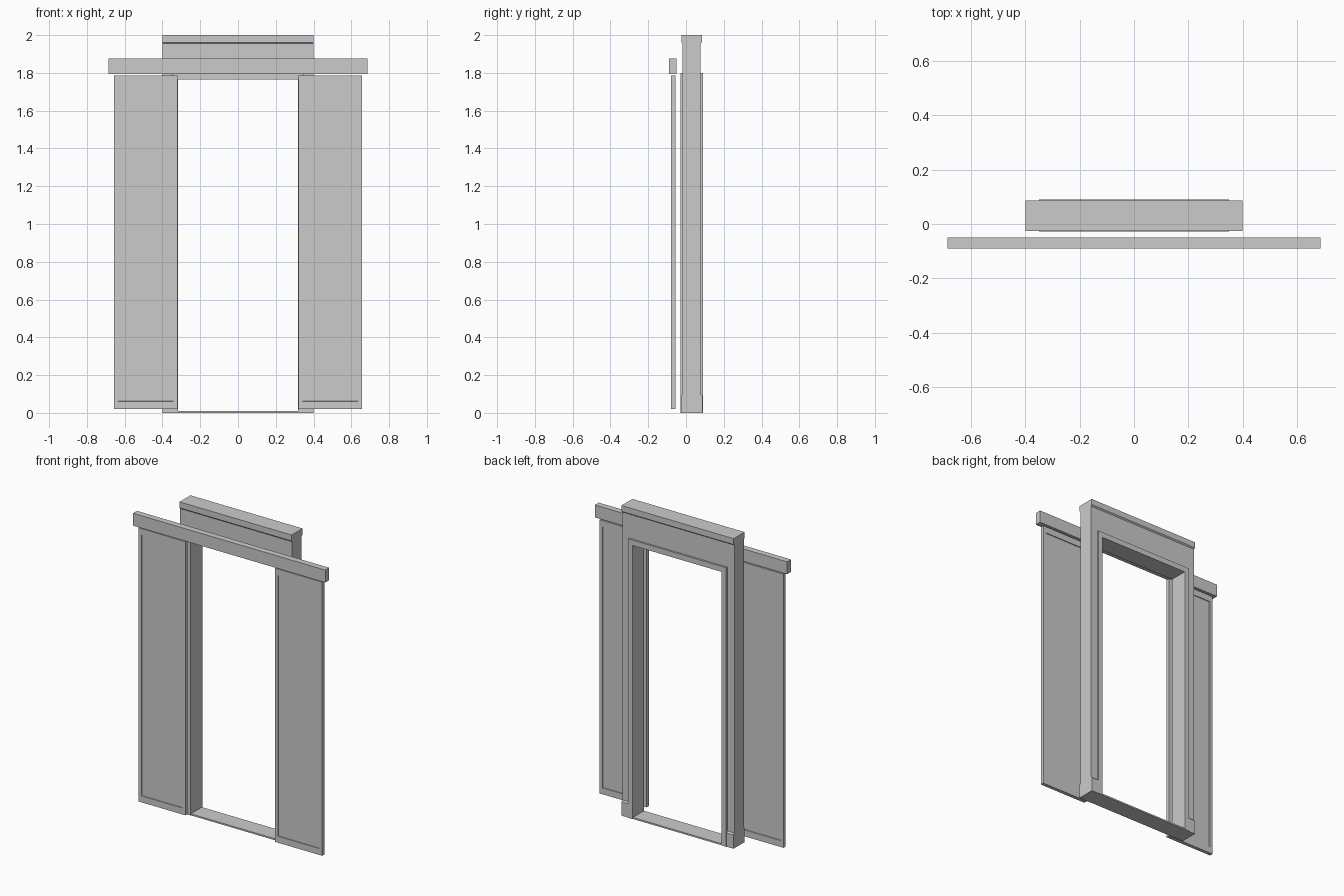
import bpy, bmesh
from mathutils import Vector

if "Cube" in bpy.data.objects:
    bpy.data.objects.remove(bpy.data.objects["Cube"])


def make_object(name, bm):
    bmesh.ops.recalc_face_normals(bm, faces=bm.faces)
    mesh = bpy.data.meshes.new(name)
    bm.to_mesh(mesh)
    bm.free()
    ob = bpy.data.objects.new(name, mesh)
    bpy.context.collection.objects.link(ob)
    return ob


def extrude_profile(name, points, offset):
    bm = bmesh.new()
    face = bm.faces.new([bm.verts.new(p) for p in points])
    ext = bmesh.ops.extrude_face_region(bm, geom=[face], use_keep_orig=True)
    verts = [g for g in ext["geom"] if isinstance(g, bmesh.types.BMVert)]
    bmesh.ops.translate(bm, verts=verts, vec=Vector(offset))
    return make_object(name, bm)


def box_bmesh(lo, hi):
    bm = bmesh.new()
    bmesh.ops.create_cube(bm, size=1)
    for v in bm.verts:
        v.co = [lo[i] + (v.co[i] + 0.5) * (hi[i] - lo[i]) for i in range(3)]
    bm.normal_update()
    return bm


# Wall section with baseboard and crown moulding in its profile
half = [(-0.026, 0, 0.087), (-0.026, 0.09, 0.087), (-0.019, 0.098, 0.078),
        (-0.019, 1.955, 0.078), (-0.025, 1.962, 0.086), (-0.025, 2.0, 0.086)]
profile = [(-0.4, f, z) for f, z, b in half] + [(-0.4, b, z) for f, z, b in reversed(half)]
wall = extrude_profile("wall_section", profile, (0.8, 0, 0))

# Doorway opening, leaving a thin threshold
cutter = make_object("doorway_cutter", box_bmesh((-0.318, -0.3, 0.01), (0.318, 0.3, 1.765)))
cutter.hide_render = True
mod = wall.modifiers.new("doorway", 'BOOLEAN')
mod.operation = 'DIFFERENCE'
mod.solver = 'EXACT'
mod.object = cutter
bpy.context.view_layer.objects.active = wall
bpy.ops.object.modifier_apply(modifier=mod.name)
bpy.data.objects.remove(cutter)

# Door casings on both faces of the wall
arch = [(-0.35, 0), (-0.35, 1.8), (0.35, 1.8), (0.35, 0),
        (0.318, 0), (0.318, 1.765), (-0.318, 1.765), (-0.318, 0)]
for name, y0, y1 in (("front_casing", -0.028, -0.018), ("back_casing", 0.077, 0.09)):
    extrude_profile(name, [(x, y0, z) for x, z in arch], (0, y1 - y0, 0))

# Sliding rail
make_object("sliding_rail", box_bmesh((-0.686, -0.09, 1.795), (0.686, -0.05, 1.875)))

# Two sliding doors with shallow recessed panels on both faces
for side, x0, x1 in (("left", -0.656, -0.32), ("right", 0.32, 0.656)):
    bm = box_bmesh((x0, -0.079, 0.02), (x1, -0.056, 1.785))
    for face in [f for f in bm.faces if abs(f.normal.y) > 0.9]:
        n = face.normal.copy()
        c = face.calc_center_median()
        bmesh.ops.inset_individual(bm, faces=[face], thickness=0.03)
        for v in face.verts:
            v.co.z += 0.02 if v.co.z < c.z else -0.02
        bmesh.ops.inset_individual(bm, faces=[face], thickness=0.001)
        bmesh.ops.translate(bm, verts=list(face.verts), vec=n * -0.005)
    make_object(side + "_sliding_door", bm)
